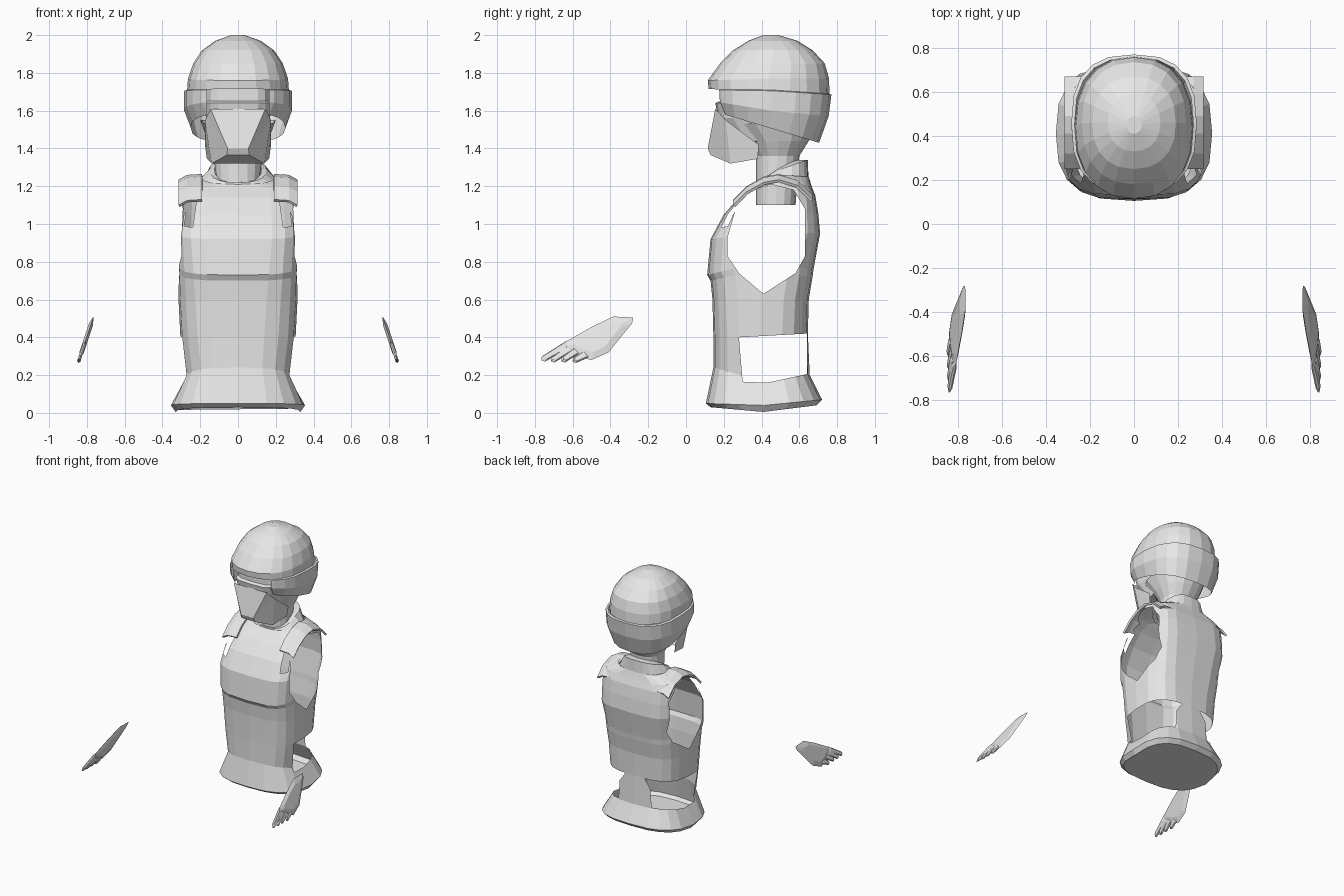
import bpy, bmesh, math
from mathutils import Vector

cube = bpy.data.objects.get("Cube")
if cube:
    bpy.data.objects.remove(cube)

grey = bpy.data.materials.new("plain grey")
grey.use_nodes = True
grey.diffuse_color = (0.8, 0.8, 0.8, 1)
grey.node_tree.nodes["Principled BSDF"].inputs["Base Color"].default_value = (0.8, 0.8, 0.8, 1)


def finish(name, bm):
    bmesh.ops.recalc_face_normals(bm, faces=bm.faces)
    mesh = bpy.data.meshes.new(name)
    bm.to_mesh(mesh)
    bm.free()
    mesh.materials.append(grey)
    obj = bpy.data.objects.new(name, mesh)
    bpy.context.collection.objects.link(obj)
    return obj


def loft(rings, cap_first=False, cap_last=False, count=20):
    """Each ring: front z, side z, back z, half width, front y, back y, squareness."""
    bm = bmesh.new()
    loops = []
    for zf, zs, zb, hx, yf, yb, power in rings:
        loop = []
        for i in range(count):
            t = math.tau * i / count
            c, s = math.cos(t), math.sin(t)
            u = math.copysign(abs(c) ** (2 / power), c)
            v = math.copysign(abs(s) ** (2 / power), s)
            z = zs + abs(v) * ((zb if v > 0 else zf) - zs)
            loop.append(bm.verts.new((u * hx, (yf + yb) / 2 + v * (yb - yf) / 2, z)))
        loops.append(loop)
    for a, b in zip(loops, loops[1:]):
        for i in range(count):
            j = (i + 1) % count
            bm.faces.new((a[i], a[j], b[j], b[i]))
    if cap_first:
        bm.faces.new(loops[0])
    if cap_last:
        bm.faces.new(loops[-1])
    return bm


def punch(bm, outline, axis, region):
    """Cut a convex opening along an axis, in the faces that pass the region rule."""
    def to3d(p):
        return Vector((0, *p)) if axis == 0 else Vector((p[0], 0, p[1]))
    pts = [to3d(p) for p in outline]
    middle = sum(pts, Vector()) / len(pts)
    along = Vector((1, 0, 0)) if axis == 0 else Vector((0, 1, 0))
    inner = [f for f in bm.faces if region(f.calc_center_median())]
    for a, b in zip(pts, pts[1:] + pts[:1]):
        normal = (b - a).cross(along).normalized()
        if (middle - a).dot(normal) > 0:
            normal.negate()
        geom = set(inner)
        for f in inner:
            geom.update(f.edges)
            geom.update(f.verts)
        cut = bmesh.ops.bisect_plane(bm, geom=list(geom), dist=1e-5, plane_co=a, plane_no=normal)
        inner = [f for f in cut["geom"] if isinstance(f, bmesh.types.BMFace)
                 and (f.calc_center_median() - a).dot(normal) < 0]
    bmesh.ops.delete(bm, geom=inner, context="FACES")


# Torso shell with a flared closed base
torso = loft([
    (.03, .005, .04, .33, .13, .69, 2.8),
    (.05, .04, .07, .355, .105, .72, 2.8),
    (.24, .17, .2, .28, .145, .655, 3),
    (.4, .4, .42, .305, .145, .645, 3),
    (.6, .6, .6, .315, .14, .65, 3.2),
    (.7, .76, .72, .318, .13, .67, 3.5),
    (.73, .8, .76, .32, .112, .675, 3.5),
    (.92, .96, .95, .325, .13, .71, 4),
    (1.05, 1.06, 1.06, .32, .2, .7, 4),
    (1.14, 1.16, 1.15, .315, .28, .685, 4),
    (1.19, 1.225, 1.2, .3, .34, .665, 3.5),
    (1.21, 1.26, 1.25, .2, .36, .65, 2.6),
], cap_first=True)
arm_hole = [(.22, .93), (.22, .83), (.28, .74), (.41, .63), (.58, .74), (.63, .83),
            (.63, 1.08), (.57, 1.18), (.45, 1.21), (.33, 1.17), (.27, 1.1)]
waist_gap = [(.28, .4), (.3, .165), (.43, .16), (.64, .205), (.64, .42)]
for s in (1, -1):
    punch(torso, arm_hole, 0, lambda c: c.x * s > .12)
    punch(torso, waist_gap, 0, lambda c: c.x * s > .01 and c.z > .1)
    slit = [(.22 * s, 1.12), (.265 * s, 1.13), (.285 * s, .99), (.24 * s, .98)]
    punch(torso, slit, 1, lambda c: c.y < .38 and c.z > .8)
finish("torso", torso)

# Collar, tall at the back and low at the front
finish("collar", loft([
    (1.2, 1.24, 1.2, .2, .36, .65, 2.6),
    (1.22, 1.29, 1.34, .15, .36, .645, 2.6),
    (1.22, 1.29, 1.34, .125, .39, .58, 2.4),
]))

# Neck and face core
finish("neck", loft([
    (1.1, 1.1, 1.1, .115, .37, .58, 2.2),
    (1.36, 1.36, 1.36, .125, .37, .6, 2.2),
    (1.42, 1.44, 1.44, .16, .33, .65, 2.2),
    (1.52, 1.55, 1.55, .2, .24, .7, 2.4),
], cap_first=True, count=16))
finish("face", loft([
    (1.42, 1.44, 1.44, .13, .26, .5, 2.5),
    (1.56, 1.56, 1.56, .17, .17, .55, 3.5),
    (1.64, 1.64, 1.64, .175, .155, .55, 4),
    (1.65, 1.65, 1.65, .17, .18, .55, 4),
    (1.73, 1.73, 1.73, .17, .18, .55, 4),
], cap_first=True, count=16))

# Helmet dome
finish("helmet_dome", loft([
    (1.715, 1.7, 1.69, .27, .12, .76, 2.3),
    (1.76, 1.77, 1.77, .265, .115, .757, 2.3),
    (1.85, 1.85, 1.85, .237, .18, .735, 2.3),
    (1.92, 1.92, 1.92, .19, .25, .67, 2.3),
    (1.97, 1.97, 1.97, .12, .33, .59, 2.2),
    (2, 2, 2, .035, .41, .49, 2),
], cap_last=True))

# Helmet guard around the sides and back
guard = loft([
    (1.715, 1.71, 1.69, .27, .145, .755, 2.6),
    (1.71, 1.705, 1.685, .285, .14, .77, 2.6),
    (1.65, 1.6, 1.57, .285, .145, .755, 2.6),
    (1.59, 1.51, 1.43, .25, .17, .705, 2.6),
])
punch(guard, [(-.165, 1.3), (.165, 1.3), (.165, 1.8), (-.165, 1.8)], 1, lambda c: c.y < .35)
finish("helmet_guard", guard)

# Angular breathing mask, mirrored from one half
half = dict(top=(.145, .155, 1.61), nose=(.055, .115, 1.4), chin=(.06, .13, 1.365),
            jaw=(.14, .235, 1.32), cheek=(.175, .21, 1.55), ear=(.175, .385, 1.42),
            hinge=(.165, .38, 1.345))
mask = bmesh.new()
left = {k: mask.verts.new(p) for k, p in half.items()}
right = {k: mask.verts.new((-p[0], p[1], p[2])) for k, p in half.items()}
for a, b in (("top", "nose"), ("nose", "chin"), ("chin", "jaw")):
    mask.faces.new((left[a], right[a], right[b], left[b]))
for side in (left, right):
    for names in ("top nose cheek", "nose chin jaw", "nose jaw cheek", "cheek jaw hinge ear"):
        mask.faces.new([side[n] for n in names.split()])
finish("mask", mask)

# Shoulder straps arching over the arm holes
arch = [(.25, 1.13), (.32, 1.2), (.41, 1.25), (.49, 1.265), (.59, 1.235), (.67, 1.16)]
for s, label in ((1, "left"), (-1, "right")):
    bm = bmesh.new()
    rows = [[bm.verts.new((s * x, y, z - drop)) for x, drop in ((.19, 0), (.27, .005), (.315, .03))]
            for y, z in arch]
    for a, b in zip(rows, rows[1:]):
        for i in range(2):
            bm.faces.new((a[i], a[i + 1], b[i + 1], b[i]))
    strap = finish(label + "_shoulder_strap", bm)
    strap.modifiers.new("thickness", "SOLIDIFY").thickness = .015


# Flat hands: hulls lying on a leaning plane
def slab(bm, outline, bulge, shrink):
    cy = sum(p[0] for p in outline) / len(outline)
    cz = sum(p[1] for p in outline) / len(outline)
    verts = []
    for y, z in outline:
        verts.append(bm.verts.new((.765 + .33 * (.51 - z), y, z)))
        y, z = cy + (y - cy) * shrink, cz + (z - cz) * shrink
        for off in (bulge, -bulge):
            verts.append(bm.verts.new((.765 + .33 * (.51 - z) + off, y, z + off * .33)))
    hull = bmesh.ops.convex_hull(bm, input=verts)
    loose = [g for g in hull["geom_interior"] if isinstance(g, bmesh.types.BMVert)]
    bmesh.ops.delete(bm, geom=loose, context="VERTS")


palm = [(-.28, .505), (-.385, .51), (-.5, .455), (-.64, .375), (-.66, .34),
        (-.58, .3), (-.5, .28), (-.41, .32), (-.285, .475)]
fingers = [((-.62, .365), (-.755, .285)), ((-.6, .35), (-.705, .28)),
           ((-.57, .335), (-.65, .28)), ((-.52, .315), (-.59, .278))]
for s, label in ((1, "left"), (-1, "right")):
    bm = bmesh.new()
    slab(bm, palm, .011, .65)
    for root, tip in fingers:
        r, t = Vector(root), Vector(tip)
        d = (t - r).normalized()
        n = Vector((-d.y, d.x))
        slab(bm, [r + n * .021, r - n * .021, t - n * .016, t + d * .013, t + n * .016], .008, .7)
    for v in bm.verts:
        v.co.x *= s
    finish(label + "_hand", bm)
